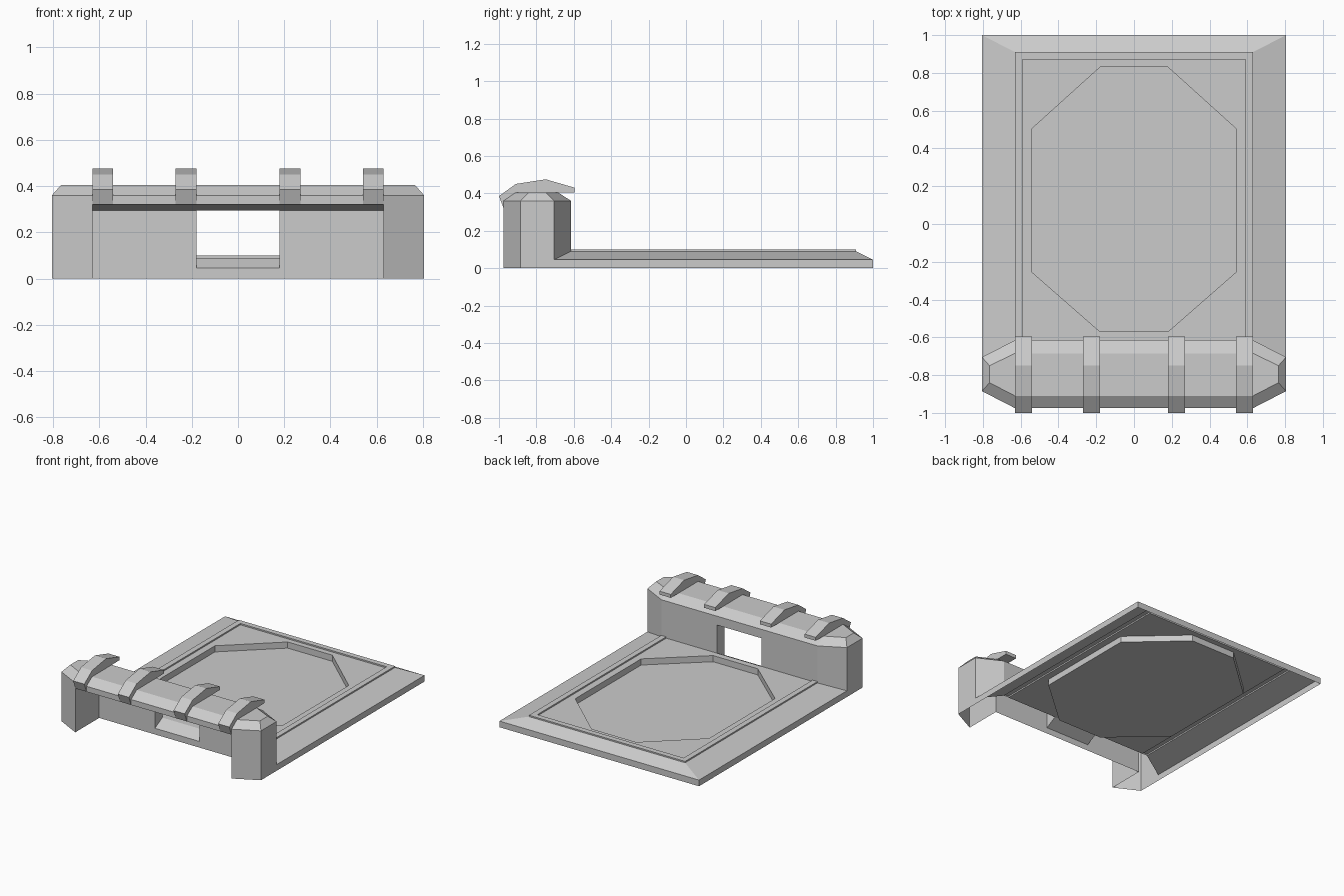
import bpy, bmesh

if "Cube" in bpy.data.objects:
    bpy.data.objects.remove(bpy.data.objects["Cube"])


def make(name, faces, mirror=False):
    """Weld a set of polygons into one flat-shaded object, normals outward."""
    bm = bmesh.new()
    for f in faces:
        pts = [p for i, p in enumerate(f) if p not in f[:i]]
        if len(pts) > 2:
            bm.faces.new([bm.verts.new(p) for p in pts])
    bmesh.ops.remove_doubles(bm, verts=bm.verts, dist=1e-4)
    bmesh.ops.recalc_face_normals(bm, faces=bm.faces)
    bm.normal_update()
    top = max(bm.faces, key=lambda f: f.calc_center_median().z)
    if top.normal.z < 0:
        bmesh.ops.reverse_faces(bm, faces=bm.faces)
    me = bpy.data.meshes.new(name)
    bm.to_mesh(me)
    bm.free()
    ob = bpy.data.objects.new(name, me)
    bpy.context.collection.objects.link(ob)
    if mirror:
        m = ob.modifiers.new("mirror", 'MIRROR')
        m.use_axis[0] = True
        m.use_clip = True
    return ob


def strip(a, b, closed=False):
    """Quads between two matching rows of points."""
    n = len(a)
    return [[a[i], a[(i + 1) % n], b[(i + 1) % n], b[i]]
            for i in range(n if closed else n - 1)]


def ring(pts, z):
    return [(x, y, z) for x, y in pts]


def wall(p, q, zp, zq):
    """Upright panel from plan point p to q, each with a (low, high) range."""
    return [(*p, zp[0]), (*q, zq[0]), (*q, zq[1]), (*p, zp[1])]


# Platform: sloped rim and raised frame, open along the front and underneath
FRONT, BACK, WALL = -0.975, -0.615, -0.70
faces = []
rows = []
for x, yb, yf, z in [(.805, 1, -.705, 0), (.805, 1, -.705, .045),
                     (.63, .91, BACK, .09), (.63, .91, BACK, .10),
                     (.59, .87, BACK, .10), (.59, .87, BACK, .09)]:
    rows.append([(-x, yf, z), (-x, yb, z), (x, yb, z), (x, yf, z)])
for a, b in zip(rows, rows[1:]):
    faces += strip(a, b)

# Deck with the sunken eight-sided pad
pad = [(-.54, -.255), (-.54, .505), (-.18, .83), (.18, .83),
       (.54, .505), (.54, -.255), (.18, -.57), (-.18, -.57)]
edge = [((-.59 if x < 0 else .59), (BACK if y < 0 else .87)) for x, y in pad]
faces += strip(ring(edge, .09), ring(pad, .09), True)
faces += strip(ring(pad, .09), ring(pad, .045), True)
faces.append(ring(pad, .045))
make("platform", faces)

# Gate block, right half (mirrored): bevelled cap
low = [(0, FRONT), (.63, FRONT), (.805, -.885), (.805, -.705), (.63, BACK), (0, BACK)]
high = [(0, -.91), (.63, -.91), (.765, -.84), (.765, -.75), (.63, -.685), (0, -.685)]
g = strip(ring(low, .36), ring(high, .405))
g.append(ring(high, .405))
# Outer walls of the pillar
full = (0, .36)
g += [wall(low[1], low[2], full, full),
      wall(low[2], low[3], full, full),
      wall(low[3], low[4], (.045, .36), (.09, .36))]
# Back wall around the window
HEAD, W = .295, .18
g += [wall((W, BACK), low[4], (.09, HEAD), (.09, HEAD)),
      wall((0, BACK), (W, BACK), (HEAD, .36), (HEAD, .36)),
      wall((W, BACK), low[4], (HEAD, .36), (HEAD, .36))]
# Front lip and recess: cheek, ceiling, rear wall
g += [wall(low[0], low[1], (.32, .36), (.32, .36)),
      wall(low[1], (.63, WALL), (0, .32), (0, HEAD)),
      [(0, FRONT, .32), (.63, FRONT, .32), (.63, WALL, HEAD), (0, WALL, HEAD)],
      wall((W, WALL), (.63, WALL), (0, HEAD), (0, HEAD)),
      wall((0, WALL), (W, WALL), (0, .045), (0, .045))]
# Window jamb, head and sloping sill
g += [wall((W, WALL), (W, BACK), (.045, HEAD), (.09, HEAD)),
      [(0, WALL, HEAD), (W, WALL, HEAD), (W, BACK, HEAD), (0, BACK, HEAD)],
      [(0, WALL, .045), (W, WALL, .045), (W, BACK, .09), (0, BACK, .09)]]
make("gate_block", g, mirror=True)

# Four curved clamps over the gate block
profile = [(-.975, .32), (-1, .385), (-.91, .45), (-.75, .475), (-.595, .43),
           (-.595, .405), (-.685, .404), (-.91, .404), (-.974, .36)]
for i, x in enumerate((-.585, -.225, .225, .585)):
    a = [(x - .045, y, z) for y, z in profile]
    b = [(x + .045, y, z) for y, z in profile]
    make(f"clamp_{i + 1}", strip(a, b, True) + [a, b])
